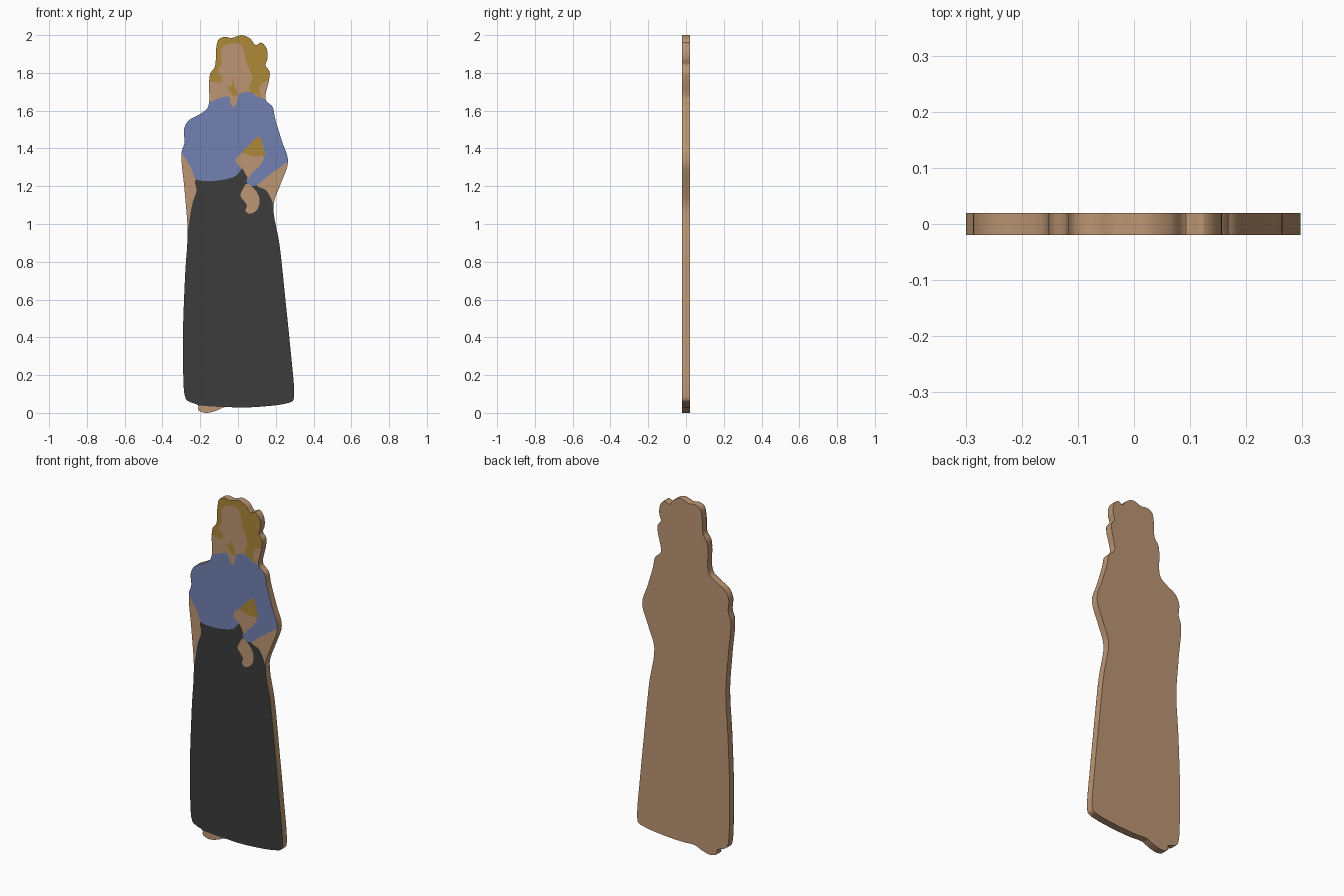
import bpy, bmesh, math
from mathutils import Vector

if "Cube" in bpy.data.objects:
    bpy.data.objects.remove(bpy.data.objects["Cube"])

STEPS = 5          # curve samples between key points
HALF = 0.02        # half thickness of the board


def material(name, srgb):
    m = bpy.data.materials.new(name)
    lin = [((c / 255 + 0.055) / 1.055) ** 2.4 for c in srgb]
    m.diffuse_color = (*lin, 1)
    m.use_nodes = True
    m.node_tree.nodes["Principled BSDF"].inputs["Base Color"].default_value = m.diffuse_color
    return m


SKIN = material("tan", (188, 150, 115))
HAIR = material("gold", (174, 136, 56))
BLUE = material("blue", (115, 129, 178))
DARK = material("charcoal", (60, 60, 60))


def spline(a, b, c, d):
    """Centripetal curve samples from b up to (not including) c."""
    t = [0]
    for p, q in ((a, b), (b, c), (c, d)):
        t.append(t[-1] + max(math.sqrt((q - p).length), 1e-4))

    def mix(p, q, s, e, u):
        return p * ((e - u) / (e - s)) + q * ((u - s) / (e - s))
    out = []
    for i in range(STEPS):
        u = t[1] + (t[2] - t[1]) * i / STEPS
        a1, a2, a3 = mix(a, b, t[0], t[1], u), mix(b, c, t[1], t[2], u), mix(c, d, t[2], t[3], u)
        b1, b2 = mix(a1, a2, t[0], t[2], u), mix(a2, a3, t[1], t[3], u)
        out.append(mix(b1, b2, t[1], t[2], u))
    return out


def closed(points):
    p = [Vector(q) for q in points]
    n = len(p)
    return [v for i in range(n) for v in spline(p[i - 1], p[i], p[(i + 1) % n], p[(i + 2) % n])]


def inner(start, points, end):
    """Curve between two outline keys, both ends left out."""
    p = [Vector(OUTLINE[start])] + [Vector(q) for q in points] + [Vector(OUTLINE[end])]
    p = [p[0] * 2 - p[1]] + p + [p[-1] * 2 - p[-2]]
    return [v for i in range(1, len(p) - 2) for v in spline(*p[i - 1:i + 3])][1:]


def edge(i, j):
    """Piece of the silhouette from key i to key j, both included."""
    return [SILHOUETTE[k % len(SILHOUETTE)] for k in range(i * STEPS, j * STEPS + 1)]


def flat(name, loop, mat, layer=None):
    """Front plate on a given layer, or the full board when layer is None."""
    y = -HALF - 0.0006 * (layer or 0)
    bm = bmesh.new()
    face = bm.faces.new([bm.verts.new((v.x, y, v.y)) for v in loop])
    face.normal_update()
    if face.normal.y > 0:
        face.normal_flip()
    if layer is None:
        bmesh.ops.solidify(bm, geom=[face], thickness=2 * HALF)
        front = min(v.co.y for v in bm.verts)
        for v in bm.verts:
            v.co.y -= front + HALF
        bmesh.ops.recalc_face_normals(bm, faces=bm.faces)
    bmesh.ops.triangulate(bm, faces=[f for f in bm.faces if len(f.verts) > 4])
    me = bpy.data.meshes.new(name)
    bm.to_mesh(me)
    bm.free()
    me.materials.append(mat)
    ob = bpy.data.objects.new(name, me)
    bpy.context.collection.objects.link(ob)
    return ob


# Silhouette keys: left arm, shoulder, hair, right shoulder, elbow, skirt, foot, skirt
OUTLINE = [
    (-.267, .959), (-.283, 1.18), (-.299, 1.377), (-.283, 1.43), (-.286, 1.5),
    (-.262, 1.547), (-.204, 1.58), (-.164, 1.61), (-.153, 1.642), (-.153, 1.754),
    (-.145, 1.80), (-.122, 1.833), (-.116, 1.925), (-.103, 1.976), (-.071, 1.99),
    (-.034, 1.985), (.02, 2.0), (.066, 1.98), (.093, 1.948), (.124, 1.96),
    (.151, 1.93), (.156, 1.876), (.146, 1.84), (.167, 1.807), (.164, 1.76),
    (.146, 1.66), (.183, 1.62), (.196, 1.56), (.23, 1.446), (.265, 1.33),
    (.225, 1.21), (.188, 1.097), (.22, .89), (.251, .6), (.278, .334),
    (.297, .106), (.29, .064), (.246, .048), (.124, .033), (0, .028),
    (-.071, .03), (-.114, .012), (-.17, 0), (-.209, .014), (-.212, .04),
    (-.255, .058), (-.277, .075), (-.291, .28), (-.291, .44), (-.28, .73)]
SILHOUETTE = closed(OUTLINE)

# Board with tan sides and back
board = flat("figure_board", SILHOUETTE, SKIN)
bpy.context.view_layer.objects.active = board
board.select_set(True)
bpy.ops.object.shade_smooth_by_angle(angle=math.radians(30))

# Skirt
waist = inner(0, [(-.257, 1.02), (-.241, 1.11), (-.22, 1.176), (-.225, 1.235),
                  (-.12, 1.26), (.024, 1.293), (.07, 1.245), (.103, 1.2),
                  (.146, 1.18), (.172, 1.14)], 31)
flat("skirt", edge(31, 40) + inner(40, [(-.14, .034)], 44) + edge(44, 50) + waist, DARK, 1)

# Shirt with neckline and hem
neckline = inner(8, [(-.103, 1.664), (-.05, 1.674), (-.034, 1.627), (-.018, 1.622),
                     (-.003, 1.66), (.003, 1.685), (.061, 1.70), (.103, 1.675)], 25)
hem = inner(29, [(.167, 1.26), (.09, 1.203), (.056, 1.208), (.045, 1.235),
                 (.06, 1.26), (.024, 1.293), (-.01, 1.256), (-.09, 1.232),
                 (-.2, 1.23), (-.225, 1.24), (-.25, 1.3)], 2)
flat("shirt", edge(2, 8) + neckline + edge(25, 29) + hem, BLUE, 2)

# Hair framing the face, and a loose lock
hairline = inner(24, [(.124, 1.745), (.11, 1.71), (.125, 1.668), (.1, 1.685),
                      (.065, 1.70), (.06, 1.733), (.077, 1.765), (.061, 1.817),
                      (.04, 1.87), (.03, 1.925), (.008, 1.953), (-.06, 1.95),
                      (-.09, 1.92), (-.087, 1.845), (-.108, 1.81), (-.082, 1.775),
                      (-.087, 1.753)], 9)
flat("hair", edge(9, 24) + hairline, HAIR, 3)
flat("hair_lock", closed([(-.06, 1.73), (-.036, 1.728), (-.027, 1.762), (-.013, 1.72),
                          (-.002, 1.685), (-.022, 1.675), (-.035, 1.695)]), HAIR, 3)

# Hands and the gold cuff
flat("upper_hand", closed([(-.013, 1.34), (.024, 1.377), (.135, 1.355), (.12, 1.315),
                           (.075, 1.27), (.055, 1.245), (.026, 1.29), (-.003, 1.315)]), SKIN, 3)
flat("lower_hand", closed([(.029, 1.19), (.045, 1.213), (.092, 1.18), (.114, 1.128),
                           (.1, 1.075), (.061, 1.054), (.04, 1.07), (.047, 1.10),
                           (.013, 1.15)]), SKIN, 3)
flat("gold_cuff", [Vector(p) for p in ((.02, 1.377), (.1, 1.462), (.122, 1.455),
                                       (.145, 1.36), (.08, 1.358))], HAIR, 4)
